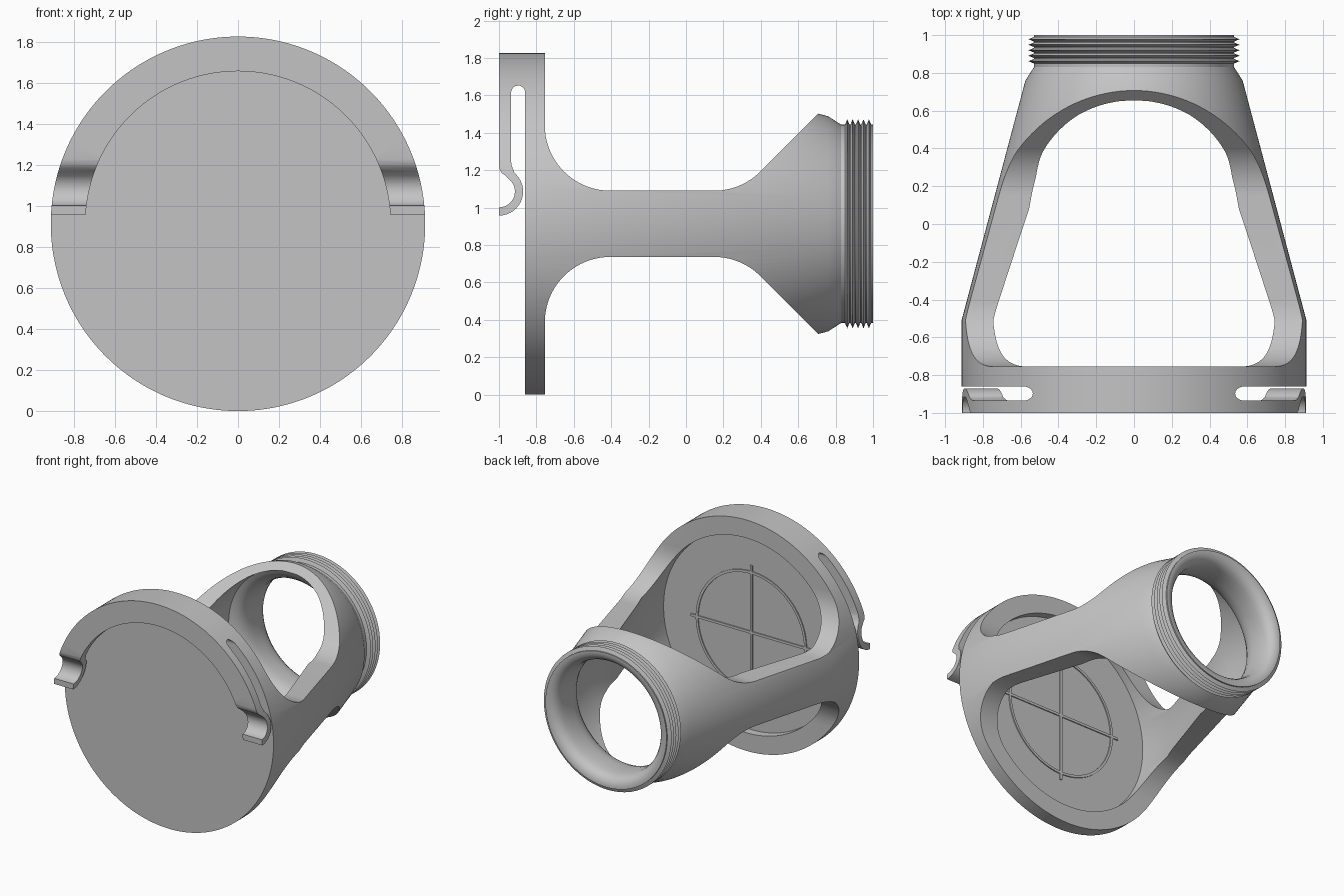
import bpy, bmesh, math
from math import sin, cos, pi, radians

if "Cube" in bpy.data.objects:
    bpy.data.objects.remove(bpy.data.objects["Cube"])

R = 0.913           # outer radius
ZC = R              # height of the main axis
SEG = 160

grey = bpy.data.materials.new("plain grey")
grey.use_nodes = True
grey.diffuse_color = (0.55, 0.55, 0.55, 1)
grey.node_tree.nodes["Principled BSDF"].inputs["Base Color"].default_value = (0.55, 0.55, 0.55, 1)


def finish(name, bm):
    bmesh.ops.remove_doubles(bm, verts=bm.verts, dist=1e-5)
    bmesh.ops.recalc_face_normals(bm, faces=bm.faces)
    mesh = bpy.data.meshes.new(name)
    bm.to_mesh(mesh)
    bm.free()
    mesh.materials.append(grey)
    ob = bpy.data.objects.new(name, mesh)
    bpy.context.collection.objects.link(ob)
    return ob


def lathe(name, profile, closed=False):
    """Spin (radius, y) points around the main axis."""
    bm = bmesh.new()
    pts = profile + profile[:1] if closed else profile
    vs = [bm.verts.new((r, y, ZC)) for r, y in pts]
    es = [bm.edges.new(p) for p in zip(vs, vs[1:])]
    bmesh.ops.spin(bm, geom=vs + es, cent=(0, 0, ZC), axis=(0, 1, 0),
                   angle=2 * pi, steps=SEG)
    return finish(name, bm)


def prism(name, outline, x0=-1.2, x1=1.2):
    """Extrude a (y, z) outline along x."""
    bm = bmesh.new()
    face = bm.faces.new([bm.verts.new((x0, y, z)) for y, z in outline])
    out = bmesh.ops.extrude_face_region(bm, geom=[face])
    moved = [v for v in out["geom"] if isinstance(v, bmesh.types.BMVert)]
    bmesh.ops.translate(bm, verts=moved, vec=(x1 - x0, 0, 0))
    # keep both end caps so the prism is solid
    bmesh.ops.holes_fill(bm, edges=[e for e in bm.edges if e.is_boundary])
    return finish(name, bm)


def arc(cy, cz, r, a0, a1, n=20):
    return [(cy + r * cos(radians(a0 + (a1 - a0) * i / n)),
             cz + r * sin(radians(a0 + (a1 - a0) * i / n))) for i in range(n + 1)]


def select_only(ob):
    bpy.ops.object.select_all(action='DESELECT')
    ob.select_set(True)
    bpy.context.view_layer.objects.active = ob


def boolean(ob, tool, operation):
    mod = ob.modifiers.new("cut", 'BOOLEAN')
    mod.object, mod.operation, mod.solver = tool, operation, 'EXACT'
    select_only(ob)
    bpy.ops.object.modifier_apply(modifier=mod.name)
    bpy.data.objects.remove(tool)


def smooth(ob):
    select_only(ob)
    bpy.ops.object.shade_smooth_by_angle(angle=radians(30))


# Body: front disc, tapering shell, threaded neck and hollow inside
FLOOR = -0.82
outer = [(0, -0.86), (R, -0.86), (R, -0.51), (0.575, 0.76), (0.53, 0.83)]
for i in range(5):
    y = 0.862 + 0.029 * i
    outer += [(0.53, y - 0.012), (0.559, y), (0.53, y + 0.012)]
inner = [(0.53, 1.0), (0.515, 1.0), (0.49, 0.994), (0.466, 0.978), (0.449, 0.953),
         (0.44, 0.92), (0.436, 0.87), (0.436, 0.80), (0.442, 0.755), (0.457, 0.715),
         (0.48, 0.685), (0.51, 0.665), (0.538, 0.652), (0.546, 0.58), (0.55, 0.4),
         (0.553, 0.25), (0.583, 0.08), (0.77, -0.51), (0.77, FLOOR), (0, FLOOR)]
body = lathe("body", outer + inner)

# Windows above and below, leaving two side arms
window = [(-0.755, 2.2)] + arc(-0.405, 1.44, 0.35, 180, 270)
window += arc(0.15, 1.44, 0.35, 270, 315) + [(1.157, 1.953), (1.157, 2.2)]
for outline in (window, [(y, 2 * ZC - z) for y, z in window]):
    boolean(body, prism("window_cutter", outline), 'DIFFERENCE')
smooth(body)

# Front clip rim: half ring with a side slot and hooked spring ends
clip = lathe("clip_rim", [(0.744, -1.0), (R, -1.0), (R, -0.859), (0.744, -0.859)], closed=True)
side = [(-1.1, 1.95), (-0.85, 1.95), (-0.85, 1.615), (-0.86, 1.615)]
side += arc(-0.8975, 1.615, 0.0375, 0, 180, 12)[1:]
side += [(-0.935, 1.245), (-0.932, 1.222), (-0.924, 1.205)]
side += arc(-1.0, 1.086, 0.129, 50, -90, 24) + [(-1.1, 0.957), (-1.1, 1.001)]
side += arc(-1.0, 1.086, 0.085, -90, 48, 24)
side += [(-0.962, 1.168), (-0.985, 1.185), (-0.996, 1.203), (-1.0, 1.225), (-1.1, 1.225)]
boolean(clip, prism("clip_side_shape", side), 'INTERSECT')
smooth(clip)

# Thin target marks on the inner floor: a ring and a cross
LOW, TOP = FLOOR - 0.001, FLOOR + 0.008
lathe("target_ring", [(0.464, LOW), (0.464, TOP), (0.484, TOP), (0.484, LOW)], closed=True)
for name, hx, hz in (("target_bar_level", 0.53, 0.01), ("target_bar_upright", 0.01, 0.53)):
    prism(name, [(LOW, ZC - hz), (TOP, ZC - hz), (TOP, ZC + hz), (LOW, ZC + hz)], -hx, hx)
